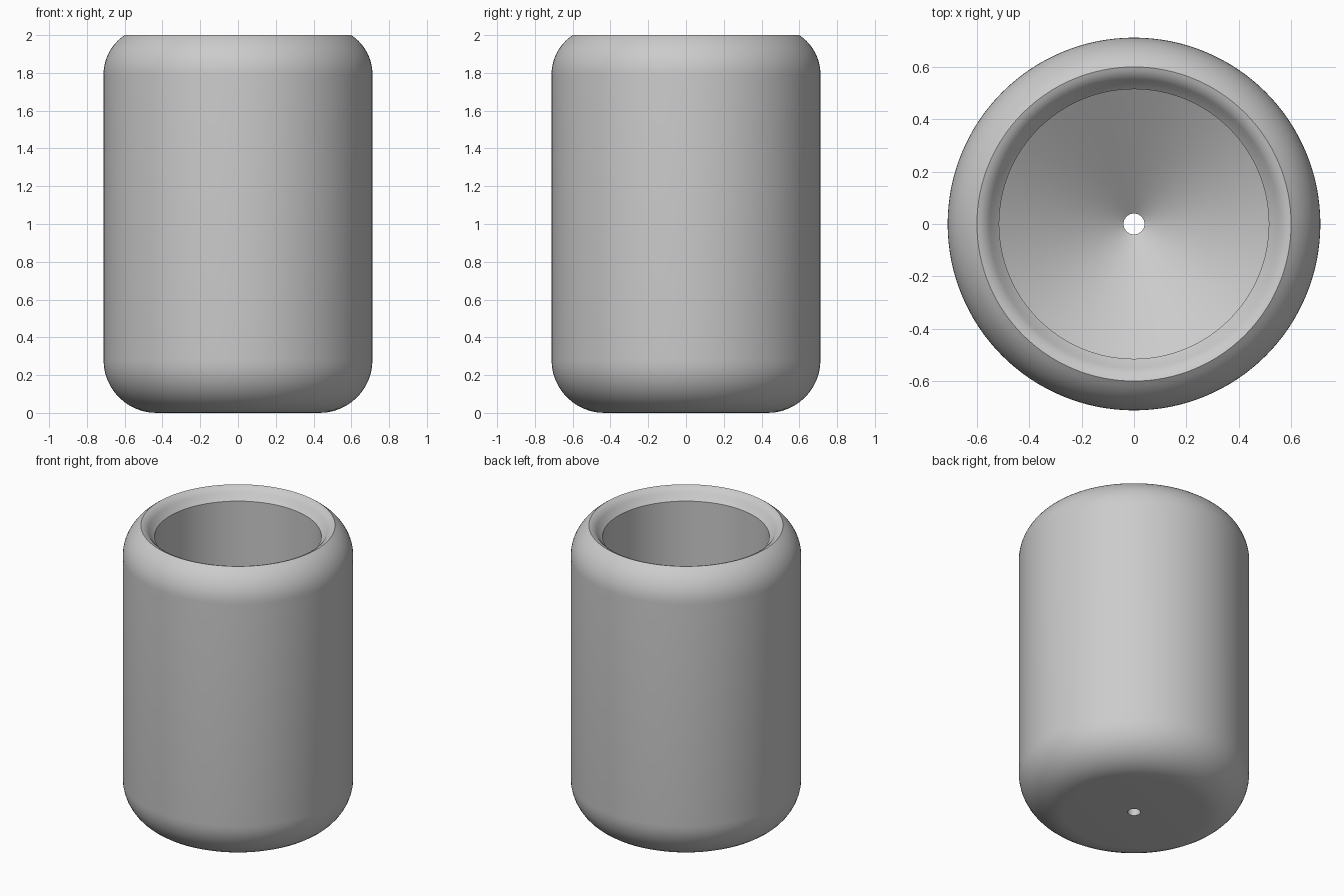
import bpy, bmesh
from math import cos, sin, pi, radians, asin
from mathutils import Vector

cube = bpy.data.objects.get("Cube")
if cube:
    bpy.data.objects.remove(cube, do_unlink=True)

OUTER, RIM, BORE, HOLE = 0.712, 0.60, 0.515, 0.04
BASE_ROUND, SHOULDER = 0.28, 0.25


def arc(cx, cz, radius, start, end, steps):
    """Points (r, z) along a circular arc."""
    angles = [start + (end - start) * i / steps for i in range(steps + 1)]
    return [(cx + radius * cos(a), cz + radius * sin(a)) for a in angles]


# Shoulder arc meets the rim before it becomes level
shoulder_x = OUTER - SHOULDER
rise = (SHOULDER ** 2 - (RIM - shoulder_x) ** 2) ** 0.5

# Closed wall section: base, outside, rolled lip, bore, sloping floor, drain hole
profile = [(HOLE, 0)]
profile += arc(OUTER - BASE_ROUND, BASE_ROUND, BASE_ROUND, -pi / 2, 0, 12)
profile += arc(shoulder_x, 2 - rise, SHOULDER, 0, asin(rise / SHOULDER), 10)
profile += [(0.585, 1.995), (0.567, 1.984), (0.552, 1.968), (0.538, 1.947)]
profile += [(BORE, 1.925), (BORE, 0.40), (HOLE, 0.08)]

# Revolve the section about the vertical axis
bm = bmesh.new()
verts = [bm.verts.new((r, 0, z)) for r, z in profile]
edges = [bm.edges.new((v, verts[(i + 1) % len(verts)])) for i, v in enumerate(verts)]
bmesh.ops.spin(bm, geom=verts + edges, cent=Vector(), axis=(0, 0, 1),
               angle=2 * pi, steps=128, use_merge=False, use_duplicate=False)
bmesh.ops.remove_doubles(bm, verts=bm.verts, dist=0.0001)
bmesh.ops.recalc_face_normals(bm, faces=bm.faces)
mesh = bpy.data.meshes.new("round_holder")
bm.to_mesh(mesh)
bm.free()

holder = bpy.data.objects.new("round_holder", mesh)
bpy.context.collection.objects.link(holder)

# Plain light grey
grey = bpy.data.materials.new("light_grey")
grey.use_nodes = True
colour = (0.6, 0.6, 0.6, 1)
grey.diffuse_color = colour
grey.node_tree.nodes["Principled BSDF"].inputs["Base Color"].default_value = colour
mesh.materials.append(grey)

# Smooth walls with crisp rim and bore edges
bpy.ops.object.select_all(action='DESELECT')
holder.select_set(True)
bpy.context.view_layer.objects.active = holder
bpy.ops.object.shade_smooth_by_angle(angle=radians(30))
